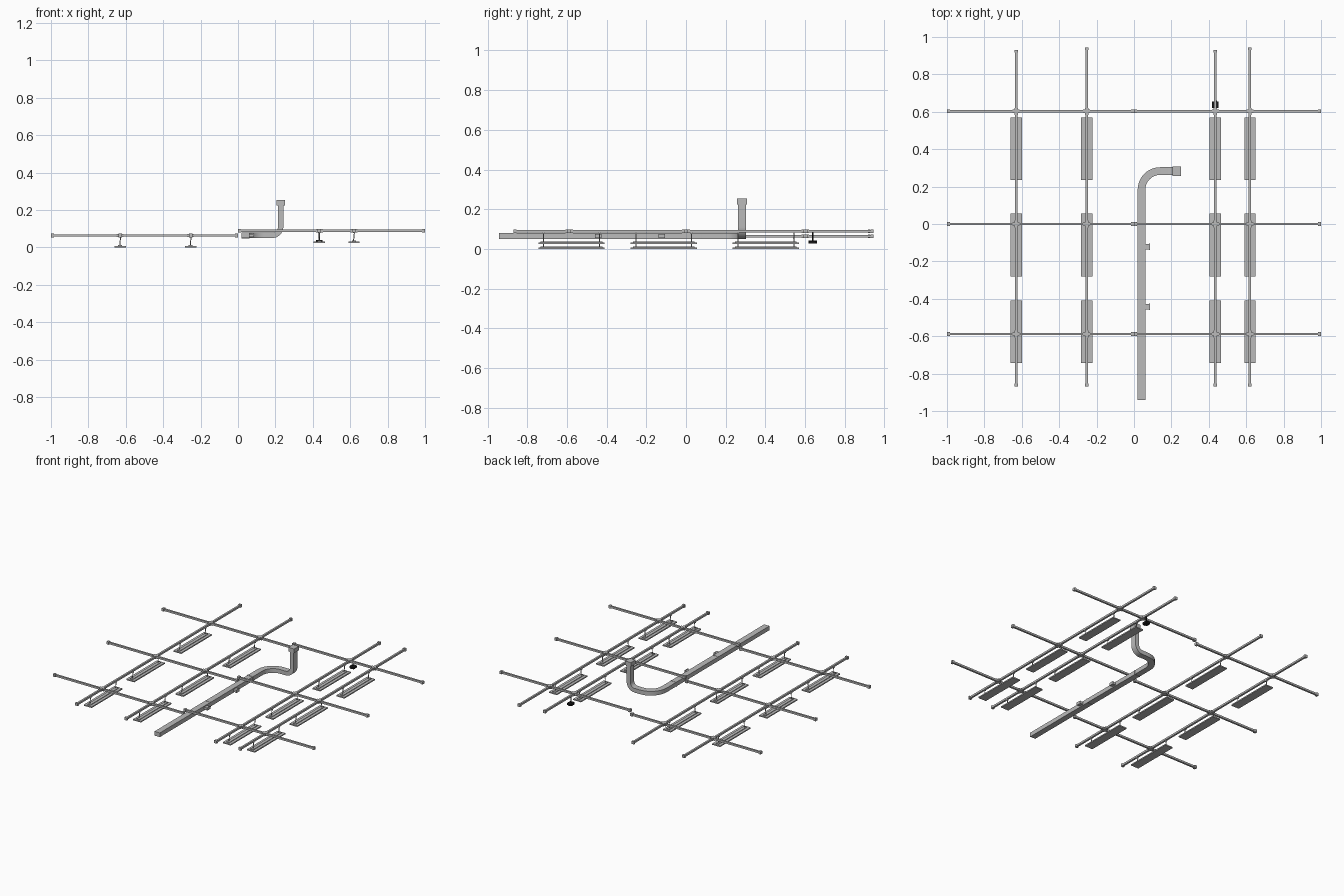
import bpy, bmesh, math
from mathutils import Vector

cube = bpy.data.objects.get("Cube")
if cube:
    bpy.data.objects.remove(cube, do_unlink=True)


def material(name, rgb):
    m = bpy.data.materials.new(name)
    m.use_nodes = True
    m.diffuse_color = (*rgb, 1)
    m.node_tree.nodes["Principled BSDF"].inputs["Base Color"].default_value = (*rgb, 1)
    return m


GREY = material("light_grey", (0.5, 0.5, 0.5))
BLACK = material("black", (0.01, 0.01, 0.01))


def finish(name, bm, mat):
    bmesh.ops.recalc_face_normals(bm, faces=bm.faces)
    mesh = bpy.data.meshes.new(name)
    bm.to_mesh(mesh)
    bm.free()
    mesh.materials.append(mat)
    ob = bpy.data.objects.new(name, mesh)
    bpy.context.collection.objects.link(ob)
    return ob


def add_box(bm, centre, size):
    verts = bmesh.ops.create_cube(bm, size=1)["verts"]
    for v in verts:
        v.co = Vector(a * s + c for a, s, c in zip(v.co, size, centre))


def box(name, centre, size, mat=GREY):
    bm = bmesh.new()
    add_box(bm, centre, size)
    return finish(name, bm, mat)


def rod(name, start, end, radius, mat=GREY, sides=8):
    a, b = Vector(start), Vector(end)
    bm = bmesh.new()
    bmesh.ops.create_cone(bm, cap_ends=True, segments=sides, radius1=radius,
                          radius2=radius, depth=(b - a).length)
    turn = (b - a).to_track_quat('Z', 'Y')
    for v in bm.verts:
        v.co = turn @ v.co + (a + b) / 2
    return finish(name, bm, mat)


def sweep(name, rings, width, height):
    """Rectangular duct through (point, tangent, side) stations."""
    bm = bmesh.new()
    loops = []
    for p, t, s in rings:
        up = t.cross(s)
        loops.append([bm.verts.new(p + s * width / 2 * i + up * height / 2 * j)
                      for i, j in ((-1, -1), (1, -1), (1, 1), (-1, 1))])
    for a, b in zip(loops, loops[1:]):
        for k in range(4):
            n = (k + 1) % 4
            bm.faces.new((a[k], a[n], b[n], b[k]))
    bm.faces.new(loops[0])
    bm.faces.new(loops[-1])
    return finish(name, bm, GREY)


# Rail grid: the left half hangs lower than the right half
RAIL = 0.013
LOW, HIGH = 0.064, 0.089
CROSS_Y = (0.602, 0.0, -0.588)
LONG = ((-0.63, 0.93, LOW), (-0.253, 0.945, LOW),
        (0.435, 0.93, HIGH), (0.62, 0.945, HIGH))
FRONT_END = -0.868

for y in CROSS_Y:
    for side, x0, x1, z in (("right", -1, 0, LOW), ("left", 0, 1, HIGH)):
        box(f"cross_rail_{side}", ((x0 + x1) / 2, y, z), (1, RAIL, RAIL))
        for x in (x0 + 0.008, x1 - 0.008):
            box("cross_rail_end", (x, y, z), (0.016, 0.019, 0.019))

for x, back, z in LONG:
    box("long_rail", (x, (back + FRONT_END) / 2, z), (RAIL, back - FRONT_END, RAIL))
    for y in (FRONT_END + 0.007, back - 0.007):
        box("long_rail_end", (x, y, z), (0.019, 0.014, 0.019))
    for y in CROSS_Y:
        # Four-way connector
        bm = bmesh.new()
        add_box(bm, (x, y, z), (0.038, 0.018, 0.018))
        add_box(bm, (x, y, z), (0.018, 0.038, 0.018))
        finish("rail_connector", bm, GREY)

# Hanging lamp panels
for x, back, z in LONG:
    base = z - 0.064 + 0.004
    for y in (0.403, -0.112, -0.577):
        bm = bmesh.new()
        add_box(bm, (x, y, base), (0.06, 0.335, 0.008))
        add_box(bm, (x, y, base + 0.005), (0.022, 0.31, 0.006))
        finish("lamp_panel", bm, GREY)
        for dy in (-0.14, 0.14):
            rod("lamp_hanger", (x - 0.003, y + dy, base), (x + 0.003, y + dy, z), 0.0025)
            box("hanger_clip", (x, y + dy, z - 0.008), (0.012, 0.01, 0.008))

# Small black projector below one rail
box("projector_body", (0.435, 0.638, 0.034), (0.034, 0.034, 0.014), BLACK)
rod("projector_lens", (0.435, 0.618, 0.034), (0.435, 0.66, 0.034), 0.008, BLACK, 12)
rod("projector_stem", (0.435, 0.638, 0.034), (0.435, 0.638, HIGH), 0.004, BLACK)

# Air duct: straight run, flat elbow, rising elbow
DX, DZ, TURN, RISE = 0.04, 0.065, 0.1, 0.045
END_Y, TOP_X = 0.283, 0.228
Z = Vector((0, 0, 1))
rings = [(Vector((DX, -0.942, DZ)), Vector((0, 1, 0)), Vector((1, 0, 0)))]
for i in range(11):
    a = math.pi / 2 * i / 10
    t = Vector((math.sin(a), math.cos(a), 0))
    p = Vector((DX + TURN * (1 - math.cos(a)), END_Y - TURN * (1 - math.sin(a)), DZ))
    rings.append((p, t, t.cross(Z)))
for i in range(9):
    a = math.pi / 2 * i / 8
    t = Vector((math.cos(a), 0, math.sin(a)))
    p = Vector((TOP_X - RISE * (1 - math.sin(a)), END_Y, DZ + RISE * (1 - math.cos(a))))
    rings.append((p, t, Vector((0, -1, 0))))
rings.append((Vector((TOP_X, END_Y, 0.24)), Z, Vector((0, -1, 0))))
duct = sweep("air_duct", rings, 0.041, 0.029)
bpy.context.view_layer.objects.active = duct
duct.select_set(True)
bpy.ops.object.shade_smooth_by_angle(angle=math.radians(35))

# Duct collar, joint flanges and side outlets
box("duct_top_collar", (TOP_X, END_Y, 0.239), (0.044, 0.051, 0.028))
for y in (0.078, -0.385):
    box("duct_flange", (DX, y, DZ), (0.044, 0.006, 0.032))
for y in (-0.122, -0.442):
    box("duct_outlet", (0.068, y, DZ), (0.034, 0.03, 0.016))
    box("outlet_rim", (0.082, y, DZ), (0.006, 0.034, 0.02))
